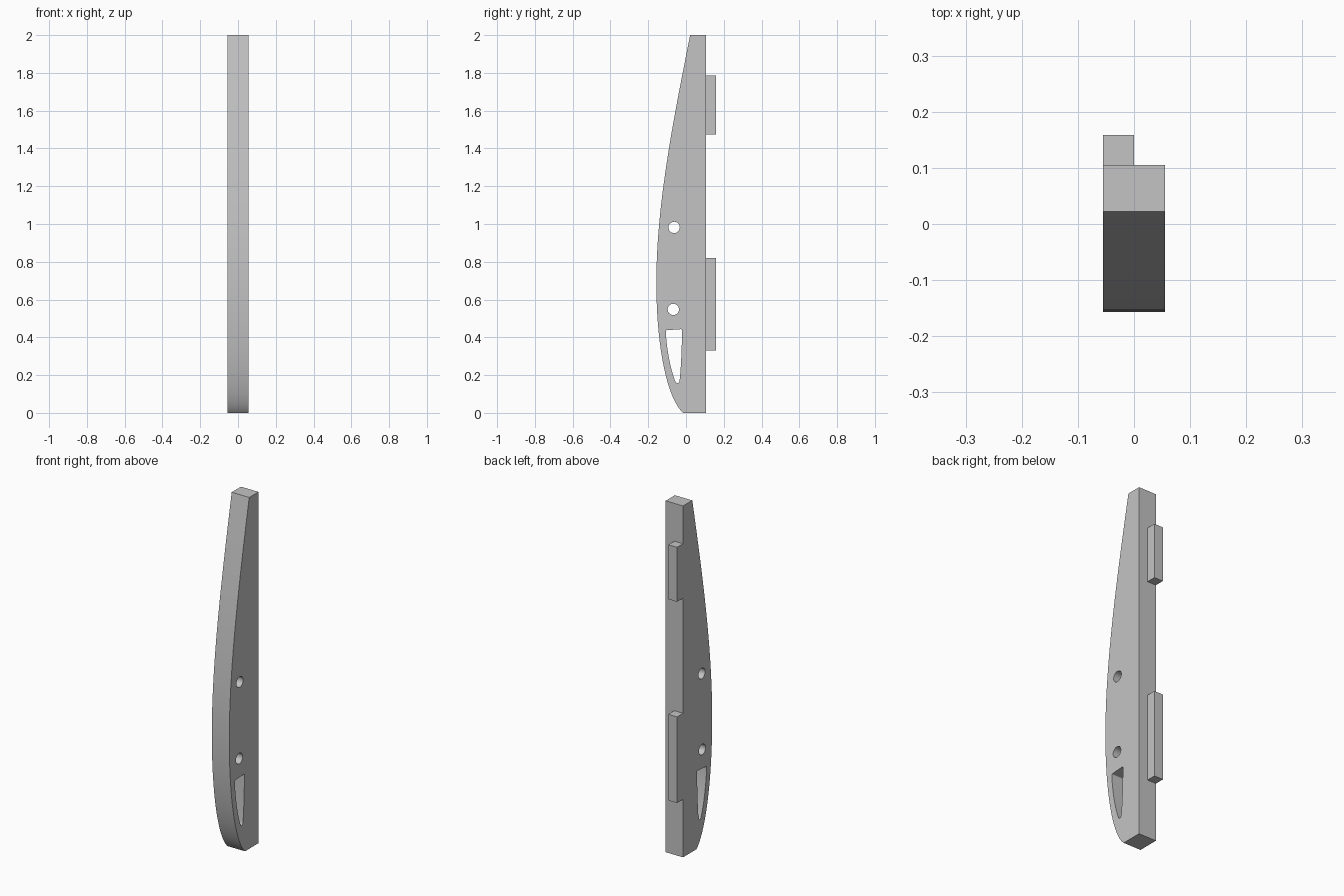
import bpy
import math
from mathutils import Matrix

cube = bpy.data.objects.get("Cube")
if cube:
    bpy.data.objects.remove(cube)

HALF = 0.055          # half thickness of the plate
BACK = 0.105          # flat rear edge

grey = bpy.data.materials.new("plain grey")
grey.use_nodes = True
colour = (0.55, 0.55, 0.55, 1)
grey.diffuse_color = colour
grey.node_tree.nodes["Principled BSDF"].inputs["Base Color"].default_value = colour


def add_spline(curve, points, steps=24):
    """Closed Bezier loop; each point is (position, handle in, handle out), None for straight."""
    s = curve.splines.new('BEZIER')
    s.bezier_points.add(len(points) - 1)
    s.use_cyclic_u = True
    s.resolution_u = steps
    for bp, (co, h_in, h_out) in zip(s.bezier_points, points):
        bp.handle_left_type = bp.handle_right_type = 'FREE'
        bp.co = (*co, 0)
        bp.handle_left = (*(h_in or co), 0)
        bp.handle_right = (*(h_out or co), 0)


def add_circle(curve, y, z, r):
    k = r * 0.5523
    pts = []
    for i in range(4):
        c, s = round(math.cos(i * math.pi / 2)), round(math.sin(i * math.pi / 2))
        pts.append(((y + r * c, z + r * s),
                    (y + r * c + k * s, z + r * s - k * c),
                    (y + r * c - k * s, z + r * s + k * c)))
    add_spline(curve, pts, 8)


# Plate outline, with a bowed front edge
curve = bpy.data.curves.new("rib_plate", 'CURVE')
curve.dimensions = '2D'
curve.fill_mode = 'BOTH'
curve.extrude = HALF
add_spline(curve, [
    ((BACK, 0), None, None),
    ((BACK, 2), None, None),
    ((0.022, 2), None, (-0.068, 1.55)),
    ((-0.157, 0.69), (-0.157, 1.1), (-0.157, 0.35)),
    ((-0.015, 0), (-0.1, 0.075), None),
])

# Two round holes and the tapered slot
add_circle(curve, -0.063, 0.982, 0.03)
add_circle(curve, -0.067, 0.548, 0.03)
add_spline(curve, [
    ((-0.099, 0.438), None, (-0.106, 0.438)),
    ((-0.107, 0.428), (-0.107, 0.436), (-0.102, 0.33)),
    ((-0.057, 0.168), (-0.08, 0.225), (-0.05, 0.152)),
    ((-0.033, 0.18), (-0.035, 0.152), (-0.026, 0.25)),
    ((-0.021, 0.435), (-0.022, 0.34), (-0.021, 0.442)),
    ((-0.03, 0.443), (-0.023, 0.443), None),
], 10)

plate = bpy.data.objects.new("rib_plate", curve)
bpy.context.collection.objects.link(plate)
# Profile axes become y and z, thickness runs along x
plate.matrix_world = Matrix(((0, 0, 1, 0), (1, 0, 0, 0), (0, 1, 0, 0), (0, 0, 0, 1)))
bpy.ops.object.select_all(action='DESELECT')
plate.select_set(True)
bpy.context.view_layer.objects.active = plate
bpy.ops.object.convert(target='MESH')
plate = bpy.context.object
plate.data.materials.clear()
plate.data.materials.append(grey)
bpy.ops.object.shade_smooth_by_angle(angle=math.radians(30))

# Half-width tabs on the rear edge
for name, low, high in (("lower_tab", 0.33, 0.82), ("upper_tab", 1.475, 1.785)):
    bpy.ops.mesh.primitive_cube_add(size=1, location=(-HALF / 2, BACK + 0.027, (low + high) / 2))
    tab = bpy.context.object
    tab.name = name
    tab.scale = (HALF, 0.054, high - low)
    tab.data.materials.append(grey)
